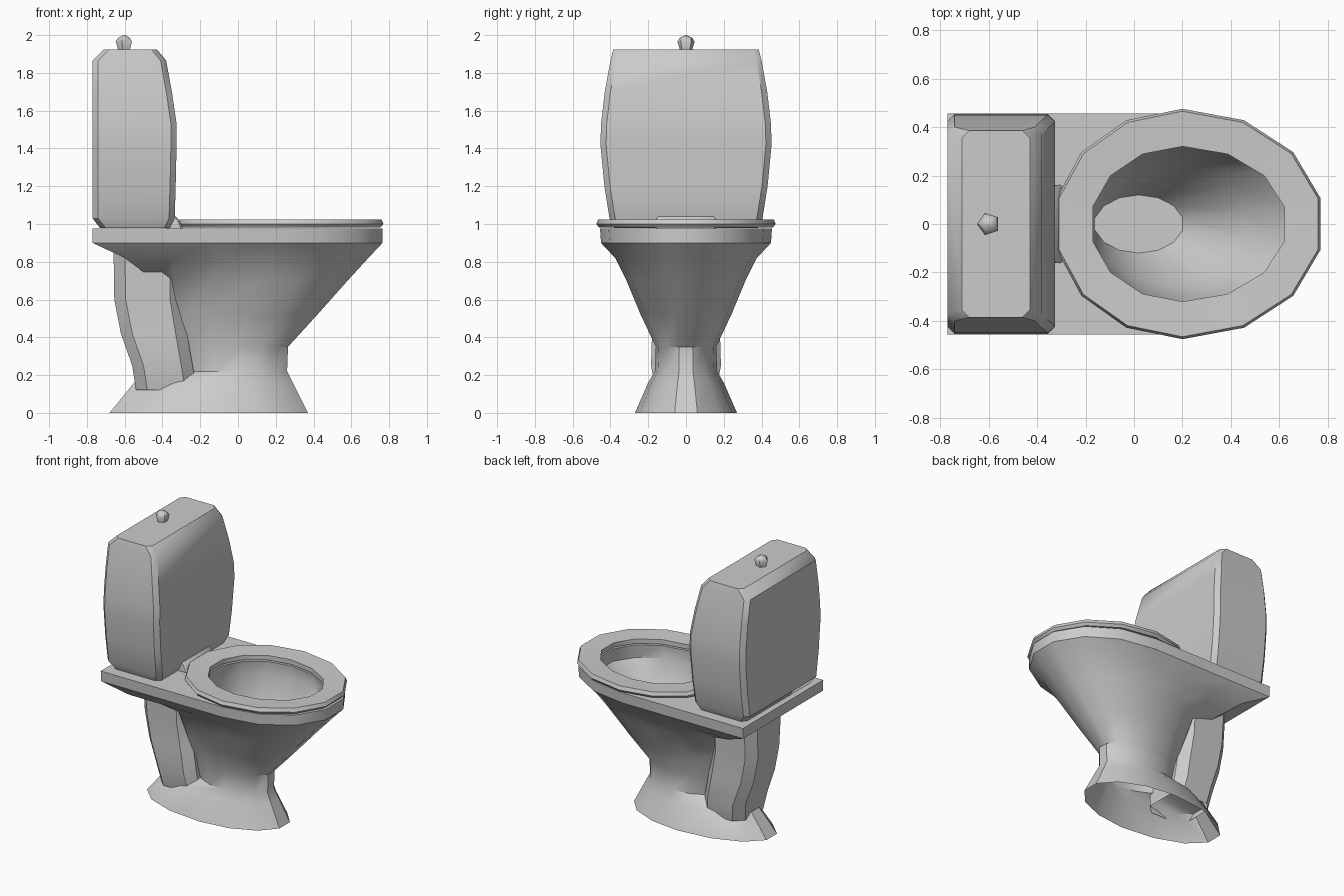
import bpy
import math

cube = bpy.data.objects.get("Cube")
if cube:
    bpy.data.objects.remove(cube, do_unlink=True)

SIDES = 14  # points in each oval section

grey = bpy.data.materials.new("grey ceramic")
grey.use_nodes = True
colour = (0.6, 0.6, 0.6, 1)
grey.diffuse_color = colour
grey.node_tree.nodes["Principled BSDF"].inputs["Base Color"].default_value = colour


def oval(back, mid, front, width, z, square=False):
    """Egg-shaped section; a square one has a straight-sided back half."""
    half = []
    count = SIDES // 2
    middle = count // 2
    for k in range(count):
        angle = (k + 0.5) * math.tau / SIDES
        reach = front - mid if k <= middle else mid - back
        x = mid + reach * math.cos(angle) / math.cos(math.pi / SIDES)
        y = width * math.sin(angle)
        if square and k > middle:
            x = mid - reach * (k - middle) / middle
            y = width
        half.append((x, y, z))
    return half + [(x, -y, z) for x, y, z in reversed(half)]


def box(back, front, width, z, cut=0.03):
    """Rectangular section with cut corners."""
    half = [(front, width - cut, z), (front - cut, width, z),
            (back + cut, width, z), (back, width - cut, z)]
    return half + [(x, -y, z) for x, y, z in reversed(half)]


def polygon(x, radius, z, sides=5):
    turns = [math.tau * k / sides + math.pi for k in range(sides)]
    return [(x + radius * math.cos(t), radius * math.sin(t), z) for t in turns]


def loft(name, rings, bottom=True, top=True, closed=False, angle=35):
    """Skin a stack of equal sections."""
    n = len(rings[0])
    verts = [p for ring in rings for p in ring]
    faces = []
    last = len(rings) if closed else len(rings) - 1
    for i in range(last):
        a, b = i * n, (i + 1) % len(rings) * n
        for j in range(n):
            k = (j + 1) % n
            faces.append((a + j, a + k, b + k, b + j))
    if bottom and not closed:
        faces.append(tuple(reversed(range(n))))
    if top and not closed:
        faces.append(tuple(range(len(verts) - n, len(verts))))
    mesh = bpy.data.meshes.new(name)
    mesh.from_pydata(verts, [], faces)
    mesh.materials.append(grey)
    obj = bpy.data.objects.new(name, mesh)
    bpy.context.collection.objects.link(obj)
    bpy.ops.object.select_all(action="DESELECT")
    obj.select_set(True)
    bpy.context.view_layer.objects.active = obj
    bpy.ops.object.shade_smooth_by_angle(angle=math.radians(angle))
    return obj


# Pedestal, deck and basin as one open-bottomed shell
loft("bowl", [
    oval(-0.68, -0.12, 0.37, 0.27, 0),
    oval(-0.55, -0.1, 0.29, 0.2, 0.16),
    oval(-0.28, 0, 0.26, 0.165, 0.22),
    oval(-0.33, 0, 0.265, 0.16, 0.35),
    oval(-0.38, 0.05, 0.42, 0.24, 0.52),
    oval(-0.44, 0.1, 0.58, 0.315, 0.7),
    oval(-0.6, 0.15, 0.69, 0.375, 0.82, True),
    oval(-0.77, 0.2, 0.765, 0.45, 0.9, True),
    oval(-0.77, 0.2, 0.765, 0.455, 0.975, True),
    oval(-0.17, 0.2, 0.62, 0.32, 0.975),
    oval(-0.19, 0.2, 0.63, 0.33, 0.88),
    oval(-0.18, 0.14, 0.46, 0.25, 0.7),
    oval(-0.16, 0.02, 0.2, 0.12, 0.43),
], bottom=False)

# Drain column behind the pedestal
loft("drain_column", [
    box(-0.54, -0.22, 0.16, 0.12, 0.06),
    box(-0.56, -0.24, 0.185, 0.25, 0.06),
    box(-0.62, -0.27, 0.18, 0.42, 0.06),
    box(-0.655, -0.3, 0.18, 0.6, 0.06),
    box(-0.66, -0.3, 0.2, 0.93, 0.06),
], bottom=False)

# Seat ring
loft("seat", [
    oval(-0.17, 0.2, 0.62, 0.32, 0.985),
    oval(-0.31, 0.2, 0.755, 0.46, 0.982),
    oval(-0.32, 0.2, 0.77, 0.475, 1),
    oval(-0.31, 0.2, 0.76, 0.465, 1.025),
    oval(-0.17, 0.2, 0.62, 0.32, 1.018),
], closed=True)

# Hinge block between tank and seat
loft("hinge", [
    box(-0.38, -0.29, 0.16, 0.97, 0.01),
    box(-0.38, -0.31, 0.16, 1.02, 0.01),
    box(-0.38, -0.33, 0.15, 1.04, 0.01),
])

# Bulging tank
loft("tank", [
    box(-0.73, -0.36, 0.38, 0.978),
    box(-0.77, -0.335, 0.405, 1.03),
    box(-0.77, -0.33, 0.432, 1.2),
    box(-0.77, -0.325, 0.453, 1.42),
    box(-0.77, -0.325, 0.45, 1.53),
    box(-0.77, -0.35, 0.43, 1.7),
    box(-0.77, -0.38, 0.4, 1.865),
    box(-0.71, -0.43, 0.385, 1.925),
])

# Flush knob
loft("flush_knob", [
    polygon(-0.6, 0.03, 1.91),
    polygon(-0.6, 0.048, 1.965),
    polygon(-0.6, 0.035, 1.985),
    polygon(-0.6, 0.004, 2),
], angle=50)
